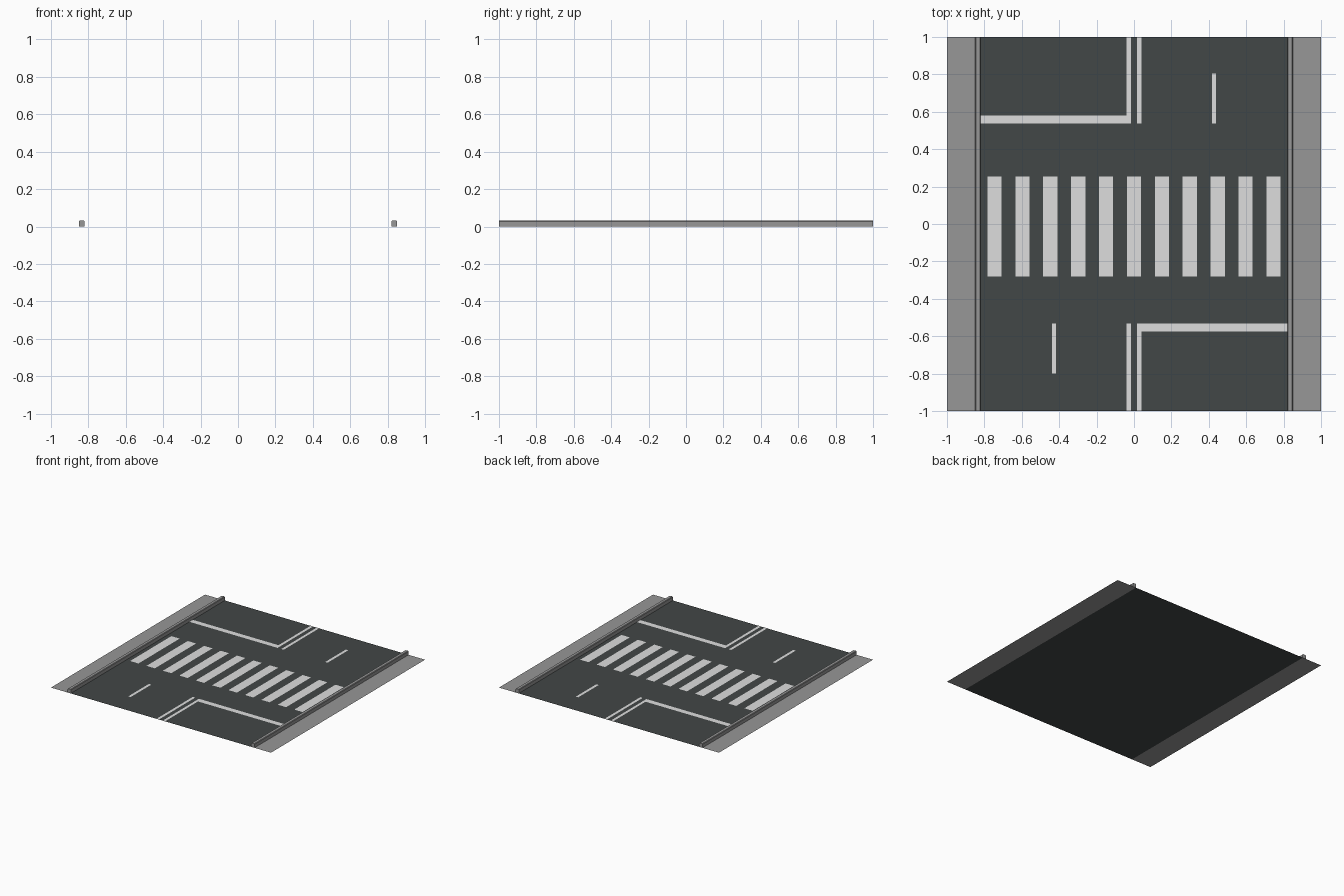
import bpy, bmesh

if "Cube" in bpy.data.objects:
    bpy.data.objects.remove(bpy.data.objects["Cube"])


def srgb(r, g, b):
    return tuple(((c / 255 + 0.055) / 1.055) ** 2.4 for c in (r, g, b)) + (1.0,)


def material(name, colour):
    m = bpy.data.materials.new(name)
    m.diffuse_color = colour
    m.use_nodes = True
    m.node_tree.nodes["Principled BSDF"].inputs["Base Color"].default_value = m.diffuse_color
    return m


ASPHALT = material("dark asphalt", srgb(66, 71, 71))
PAINT = material("road paint", srgb(222, 222, 222))
CONCRETE = material("concrete grey", srgb(151, 151, 151))


def finish(name, bm, mat):
    me = bpy.data.meshes.new(name)
    bm.to_mesh(me)
    bm.free()
    me.materials.append(mat)
    ob = bpy.data.objects.new(name, me)
    bpy.context.collection.objects.link(ob)
    return ob


def sheets(name, rects, z, mat):
    """Flat rectangles (x0, x1, y0, y1) at one height."""
    bm = bmesh.new()
    for x0, x1, y0, y1 in rects:
        bm.faces.new([bm.verts.new(p) for p in
                      ((x0, y0, z), (x1, y0, z), (x1, y1, z), (x0, y1, z))])
    return finish(name, bm, mat)


ROAD, KERB, TOP = 0.82, 0.85, 0.032
LIFT = 0.0015

# road surface
sheets("road", [(-ROAD, ROAD, -1, 1)], 0, ASPHALT)

# zebra crossing
step, half = 0.1492, 0.038
sheets("zebra_crossing", [(i * step - half, i * step + half, -0.281, 0.254)
                          for i in range(-5, 6)], LIFT, PAINT)

# stop lines, double centre lines and lane dashes, on each approach
for name, s, near in (("north", 1, 0.538), ("south", -1, 0.532)):
    def span(xa, xb, ya, yb):
        return (*sorted((xa, xb)), *sorted((s * ya, s * yb)))
    sheets(name + "_stop_line",
           [span(-s * 0.039, -s * ROAD, near, near + 0.043)], LIFT, PAINT)
    sheets(name + "_centre_lines",
           [span(-0.039, -0.017, near, 1), span(0.017, 0.039, near, 1)], LIFT, PAINT)
    sheets(name + "_lane_dash",
           [span(s * 0.416, s * 0.438, near, near + 0.267)], LIFT, PAINT)

# pavements and kerbs on both sides
for name, s in (("left", -1), ("right", 1)):
    x0, x1 = sorted((s * KERB, s * 1.0))
    sheets(name + "_pavement", [(x0, x1, -1, 1)], 0, CONCRETE)
    bm = bmesh.new()
    bmesh.ops.create_cube(bm, size=1)
    for v in bm.verts:
        v.co = (s * (ROAD + KERB) / 2 + v.co.x * (KERB - ROAD),
                v.co.y * 2, (v.co.z + 0.5) * TOP)
    # chamfer the long top edges
    edges = [e for e in bm.edges
             if all(v.co.z > TOP * 0.9 for v in e.verts)
             and abs(e.verts[0].co.y - e.verts[1].co.y) > 1]
    bmesh.ops.bevel(bm, geom=edges, offset=0.004, segments=1, affect='EDGES')
    finish(name + "_kerb", bm, CONCRETE)
